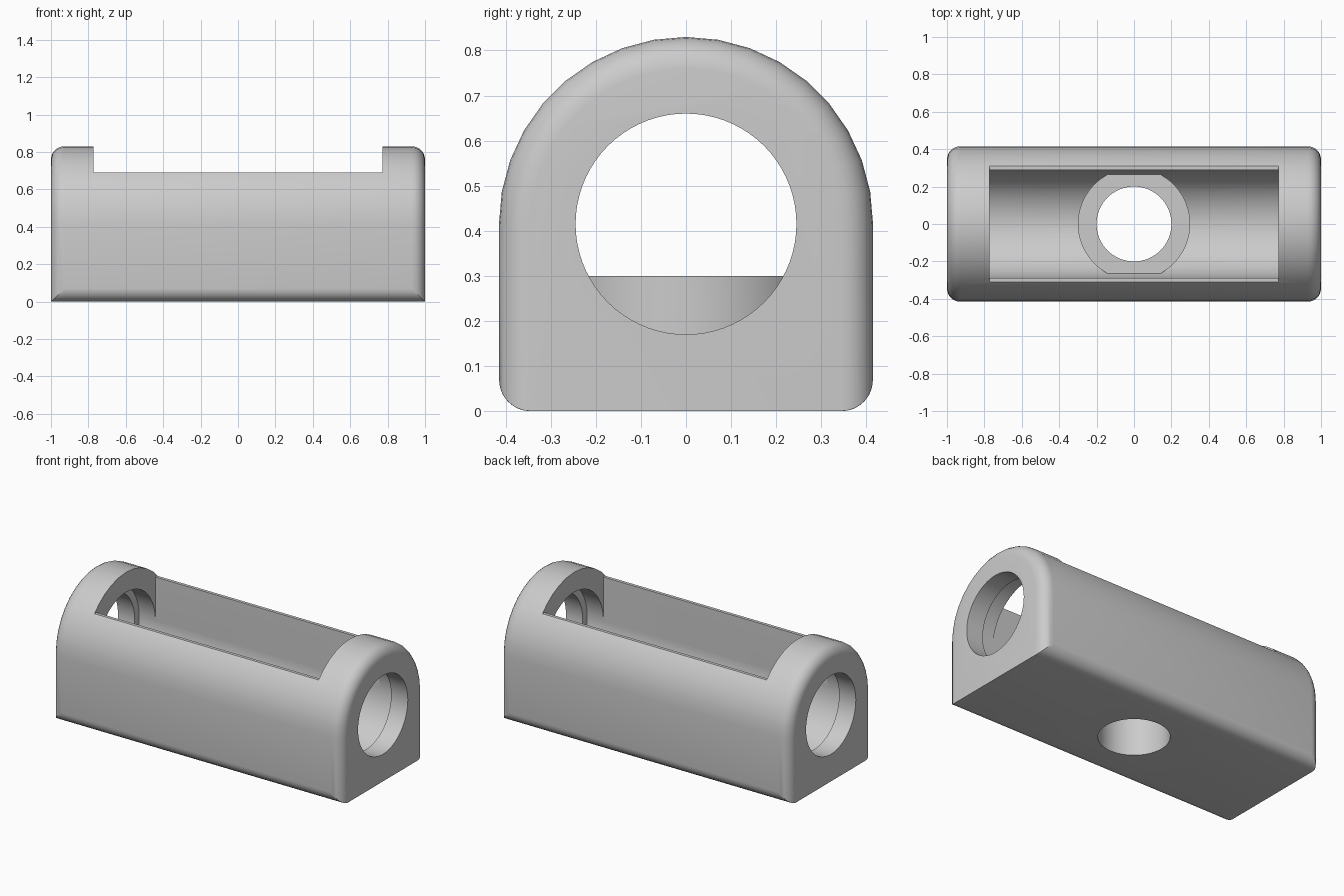
import bpy, bmesh
from math import sin, cos, asin, pi, radians
from mathutils import Matrix

if "Cube" in bpy.data.objects:
    bpy.data.objects.remove(bpy.data.objects["Cube"], do_unlink=True)

HALF_W = 0.415      # half width, arch radius and axis height
FILLET = 0.07       # rounding of the ends and lower edges
CAVITY_R = 0.29
SLOT_X = 0.773      # half length of the open top
STEPS = 6


def to_object(bm, name):
    bmesh.ops.recalc_face_normals(bm, faces=bm.faces)
    mesh = bpy.data.meshes.new(name)
    bm.to_mesh(mesh)
    bm.free()
    obj = bpy.data.objects.new(name, mesh)
    bpy.context.collection.objects.link(obj)
    return obj


def cylinder(name, radius, length, centre, axis="Z", sides=72):
    bm = bmesh.new()
    turn = Matrix.Rotation(pi / 2, 4, "Y") if axis == "X" else Matrix()
    bmesh.ops.create_cone(bm, cap_ends=True, segments=sides, radius1=radius,
                          radius2=radius, depth=length,
                          matrix=Matrix.Translation(centre) @ turn)
    return to_object(bm, name)


def box(name, size, centre):
    bm = bmesh.new()
    bmesh.ops.create_cube(bm, size=1, matrix=Matrix.Translation(centre)
                          @ Matrix.Diagonal((*size, 1)))
    return to_object(bm, name)


def section(w):
    """Arched cross-section of half width w, clipping the rounded lower edge."""
    flat = HALF_W - FILLET
    reach = asin(min(1, max(0, (w - flat) / FILLET)))
    angles = [reach * i / STEPS for i in range(STEPS + 1)]
    low = [(flat + FILLET * sin(a), FILLET * (1 - cos(a))) for a in angles]
    arch = [(w * cos(radians(d)), HALF_W + w * sin(radians(d)))
            for d in range(0, 181, 10)]
    return low + arch + [(-y, z) for y, z in reversed(low)]


def make_body():
    """Loft the section along x, shrinking it round the end fillets."""
    turns = [pi / 2 * i / STEPS for i in range(STEPS + 1)]
    end = [(1 - FILLET + FILLET * sin(a), HALF_W - FILLET + FILLET * cos(a))
           for a in turns]
    stations = [(-x, w) for x, w in reversed(end)] + end
    bm = bmesh.new()
    rings = [[bm.verts.new((x, y, z)) for y, z in section(w)]
             for x, w in stations]
    for a, b in zip(rings, rings[1:]):
        for i in range(len(a)):
            bm.faces.new((a[i - 1], a[i], b[i], b[i - 1]))
    bm.faces.new(rings[0])
    bm.faces.new(rings[-1])
    bmesh.ops.remove_doubles(bm, verts=bm.verts, dist=1e-5)
    return to_object(bm, "arched_housing")


def combine(target, tool, operation):
    tool.hide_render = True
    mod = target.modifiers.new(tool.name, "BOOLEAN")
    mod.operation = operation
    mod.solver = "EXACT"
    mod.object = tool
    bpy.context.view_layer.objects.active = target
    bpy.ops.object.modifier_apply(modifier=mod.name)
    bpy.data.objects.remove(tool, do_unlink=True)


housing = make_body()
axis = (0, 0, HALF_W)

# Long cavity, open top and stepped end holes
combine(housing, cylinder("cavity", CAVITY_R, 1.77, axis, "X"), "DIFFERENCE")
combine(housing, box("slot", (2 * SLOT_X, 2 * CAVITY_R, 1),
                     (0, 0, HALF_W + 0.5)), "DIFFERENCE")
combine(housing, box("open_top", (2 * SLOT_X, 2, 1), (0, 0, 1.19)), "DIFFERENCE")
combine(housing, cylinder("end_holes", 0.245, 3, axis, "X"), "DIFFERENCE")

# Raised round boss with a bore through the floor
combine(housing, cylinder("boss", 0.3, 0.25, (0, 0, 0.175)), "UNION")
combine(housing, cylinder("bore", 0.2, 0.6, (0, 0, 0.2)), "DIFFERENCE")

# Plain grey finish
grey = bpy.data.materials.new("light_grey")
grey.use_nodes = True
colour = (0.6, 0.6, 0.6, 1)
grey.diffuse_color = colour
grey.node_tree.nodes["Principled BSDF"].inputs["Base Color"].default_value = colour
housing.data.materials.clear()
housing.data.materials.append(grey)

bpy.ops.object.select_all(action="DESELECT")
housing.select_set(True)
bpy.context.view_layer.objects.active = housing
bpy.ops.object.shade_smooth_by_angle(angle=radians(30))
